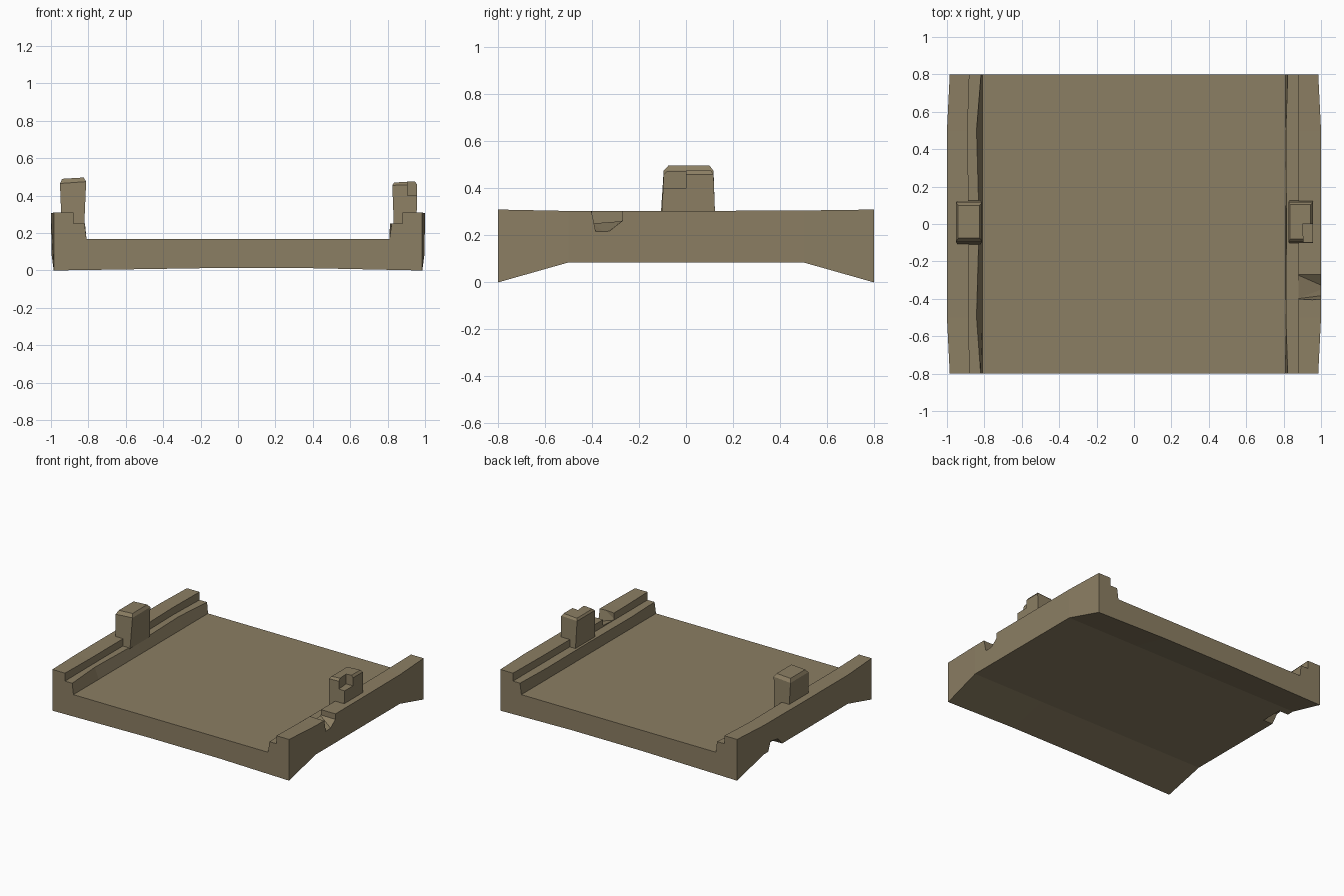
import bpy, bmesh

if "Cube" in bpy.data.objects:
    bpy.data.objects.remove(bpy.data.objects["Cube"])

stone = bpy.data.materials.new("weathered stone")
stone.diffuse_color = (0.26, 0.21, 0.125, 1)
stone.use_nodes = True
stone.node_tree.nodes["Principled BSDF"].inputs["Base Color"].default_value = stone.diffuse_color


def make_object(name, bm):
    bmesh.ops.recalc_face_normals(bm, faces=bm.faces)
    mesh = bpy.data.meshes.new(name)
    bm.to_mesh(mesh)
    bm.free()
    mesh.materials.append(stone)
    obj = bpy.data.objects.new(name, mesh)
    bpy.context.collection.objects.link(obj)
    return obj


def loft(name, rings):
    """Skin a list of equal-length closed rings and cap both ends."""
    bm = bmesh.new()
    loops = [[bm.verts.new(p) for p in ring] for ring in rings]
    for a, b in zip(loops, loops[1:]):
        n = len(a)
        for i in range(n):
            j = (i + 1) % n
            bm.faces.new((a[i], a[j], b[j], b[i]))
    bm.faces.new(loops[0])
    bm.faces.new(loops[-1])
    return make_object(name, bm)


def chip(target, points):
    """Break a convex piece out of the target."""
    bm = bmesh.new()
    for p in points:
        bm.verts.new(p)
    bmesh.ops.convex_hull(bm, input=bm.verts)
    cutter = make_object("chip_cutter", bm)
    cutter.hide_render = True
    mod = target.modifiers.new("chip", 'BOOLEAN')
    mod.operation = 'DIFFERENCE'
    mod.solver = 'EXACT'
    mod.object = cutter
    bpy.context.view_layer.objects.active = target
    bpy.ops.object.modifier_apply(modifier=mod.name)
    bpy.data.objects.remove(cutter)


# Bridge deck with stepped kerbs: one cross-section, varied along y
def section(y, bottom, outer, foot, kerb, ledge_l, riser_l, ledge_r):
    mid = bottom + (0.012 if bottom == 0 else 0)
    return [(x, y, z) for x, z in (
        (-foot, bottom), (-outer, kerb), (riser_l, kerb), (riser_l, 0.25),
        (ledge_l, 0.25), (-0.81, 0.167), (0.81, 0.167), (ledge_r, 0.25),
        (0.88, 0.25), (0.88, kerb), (outer, kerb), (foot, bottom),
        (0.4, mid), (-0.2, mid))]


deck = loft("bridge_deck", [
    section(-0.8, 0, 0.985, 0.985, 0.31, -0.82, -0.88, 0.822),
    section(-0.5, 0.085, 1.0, 0.997, 0.304, -0.842, -0.882, 0.812),
    section(0.0, 0.085, 1.0, 0.997, 0.304, -0.828, -0.882, 0.815),
    section(0.5, 0.085, 1.0, 0.997, 0.306, -0.842, -0.89, 0.812),
    section(0.8, 0, 0.985, 0.985, 0.31, -0.818, -0.88, 0.822),
])

# Broken gap in the right kerb
chip(deck, [(0.87, -0.40, 0.254), (0.87, -0.27, 0.264),
            (0.87, -0.40, 0.35), (0.87, -0.27, 0.35),
            (1.03, -0.41, 0.35), (1.03, -0.27, 0.35),
            (1.03, -0.38, 0.207), (1.03, -0.34, 0.207),
            (1.03, -0.27, 0.262)])
# Broken lower edge on the left side
chip(deck, [(x, y, z) for x in (-1.1, -0.92)
            for y, z in ((0.46, 0.05), (0.25, 0.05), (0.42, 0.155), (0.33, 0.14))])


# Kerb posts: tapered blocks with a worn top edge
def post(name, foot, shoulder, top):
    def ring(x0, x1, y0, y1, z0, z1):
        return [(x0, y0, z0), (x1, y0, z1), (x1, y1, z1), (x0, y1, z0)]
    return loft(name, [ring(*foot), ring(*shoulder), ring(*top)])


post("left_post",
     (-0.943, -0.822, -0.11, 0.125, 0.245, 0.245),
     (-0.952, -0.812, -0.095, 0.117, 0.465, 0.475),
     (-0.94, -0.825, -0.075, 0.10, 0.49, 0.497))
right = post("right_post",
             (0.833, 0.955, -0.105, 0.125, 0.245, 0.245),
             (0.825, 0.957, -0.095, 0.117, 0.455, 0.46),
             (0.835, 0.945, -0.08, 0.105, 0.47, 0.477))
# Chipped outer front corner of the right post
chip(right, [(x, y, z) for z in (0.40, 0.55)
             for x, y in ((0.90, 0.0), (1.05, 0.0), (0.915, -0.2), (1.05, -0.2))])
